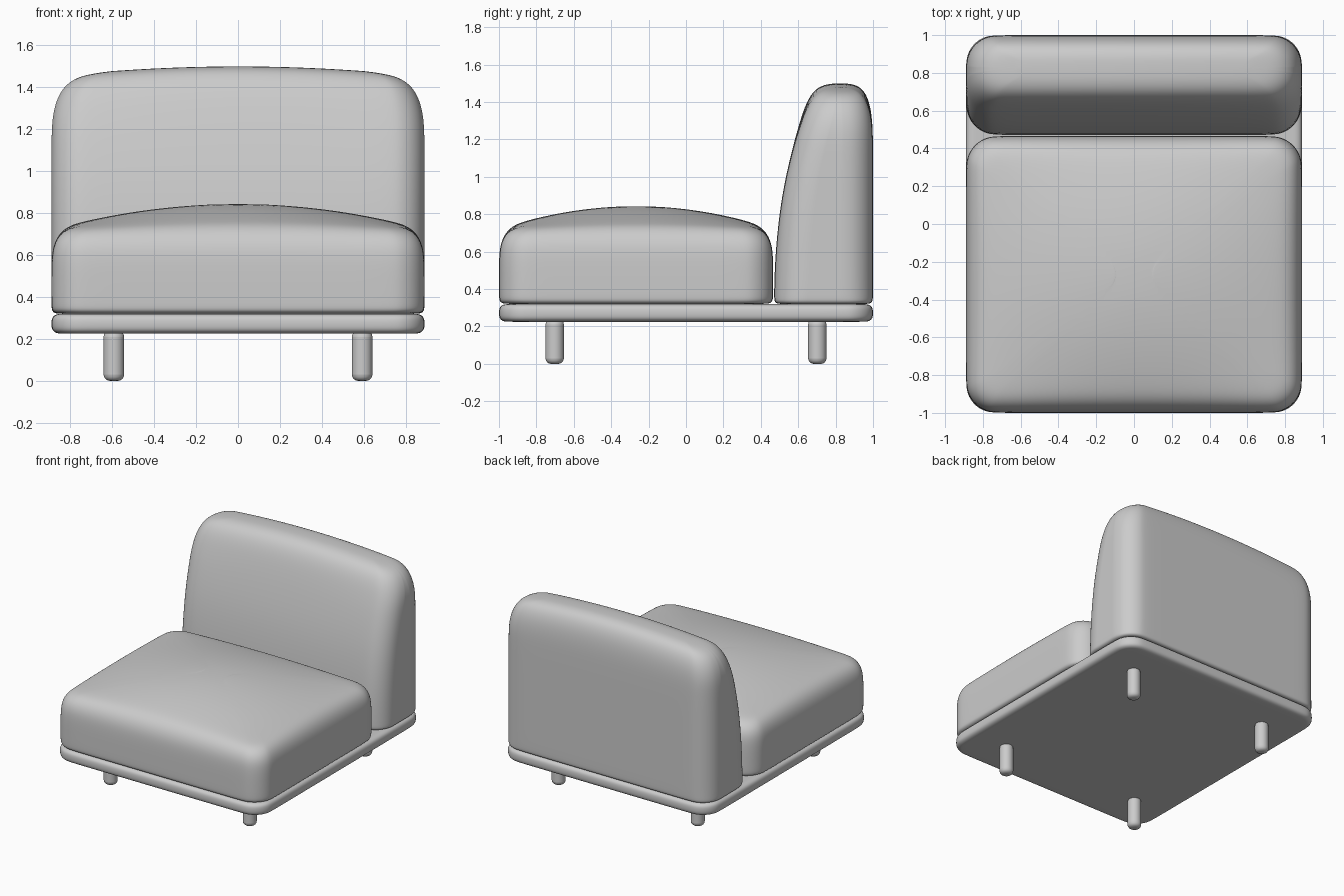
import bpy, bmesh, math

if "Cube" in bpy.data.objects:
    bpy.data.objects.remove(bpy.data.objects["Cube"])

ARC, SIDE = 5, 7  # points per corner step and per straight side


def outline(hx, y0, y1, r):
    """Rounded rectangle, counter-clockwise from the right/back corner."""
    r = min(r, 0.95 * (y1 - y0) / 2, 0.95 * hx)
    corners = [(hx - r, y1 - r), (r - hx, y1 - r), (r - hx, y0 + r), (hx - r, y0 + r)]
    arcs = []
    for k, (cx, cy) in enumerate(corners):
        angles = [math.pi / 2 * (k + i / ARC) for i in range(ARC + 1)]
        arcs.append([(cx + r * math.cos(a), cy + r * math.sin(a)) for a in angles])
    pts = []
    for k in range(4):
        pts += arcs[k]
        (ax, ay), (bx, by) = arcs[k][-1], arcs[(k + 1) % 4][0]
        for i in range(1, SIDE + 1):
            t = i / (SIDE + 1)
            pts.append((ax + (bx - ax) * t, ay + (by - ay) * t))
    return pts


def loft(name, rings, lift=lambda x, y, z: 0):
    """Stack of rounded rectangles (z, half width, y0, y1, radius), capped and smoothed."""
    bm = bmesh.new()
    loops = []
    for z, hx, y0, y1, r in rings:
        loops.append([bm.verts.new((x, y, z + lift(x, y, z))) for x, y in outline(hx, y0, y1, r)])
    n = len(loops[0])
    for a, b in zip(loops, loops[1:]):
        for i in range(n):
            j = (i + 1) % n
            bm.faces.new((a[i], a[j], b[j], b[i]))
    half, m = 2 * (ARC + 1) + SIDE, n - SIDE - 1
    for c in (loops[0], loops[-1]):
        for i in range(half - 1):
            bm.faces.new((c[i], c[i + 1], c[m - i - 1], c[m - i]))
        bm.faces.new(c[half - 1:half + SIDE + 1])
        bm.faces.new(c[m:] + c[:1])
    bmesh.ops.recalc_face_normals(bm, faces=bm.faces)
    for f in bm.faces:
        f.smooth = True
    mesh = bpy.data.meshes.new(name)
    bm.to_mesh(mesh)
    bm.free()
    ob = bpy.data.objects.new(name, mesh)
    bpy.context.collection.objects.link(ob)
    sub = ob.modifiers.new("smooth", 'SUBSURF')
    sub.levels = sub.render_levels = 2
    return ob


# Base slab
slab = [(0.225, 0.06), (0.225, 0.03), (0.236, 0.008), (0.255, 0), (0.29, 0),
        (0.309, 0.008), (0.32, 0.03), (0.32, 0.06)]
loft("base", [(z, 0.89 - d, -1 + d, 1 - d, 0.15 - d) for z, d in slab])

# Seat cushion with a domed top
CY, HX, HY = -0.267, 0.89, 0.733


def seat_dome(x, y, z):
    u, v = x / HX, (y - CY) / HY
    return 0.122 * max(0, 1 - u * u) * max(0, 1 - v * v) if z > 0.6 else 0


edge = [(0.32, 0.05), (0.322, 0.02), (0.335, 0.003), (0.36, 0), (0.45, 0), (0.58, 0),
        (0.645, 0.01), (0.69, 0.035), (0.715, 0.075), (0.722, 0.13)]
seat = [(z, HX - d, CY - HY + d, CY + HY - d, max(0.05, 0.16 - d * 0.6)) for z, d in edge]
for s in (0.85, 0.68, 0.5, 0.3, 0.12):
    seat.append((0.722, 0.76 * s, CY - 0.603 * s, CY + 0.603 * s, 0.08 * s))
loft("seat_cushion", seat, seat_dome)

# Backrest cushion: sloped front, arched top
back = [(0.32, 0.85, 0.51, 0.96, 0.12),
        (0.322, 0.875, 0.485, 0.985, 0.14),
        (0.335, 0.888, 0.473, 0.998, 0.15),
        (0.36, 0.89, 0.47, 1.0, 0.16),
        (0.60, 0.89, 0.477, 1.0, 0.16),
        (0.90, 0.89, 0.51, 1.0, 0.16),
        (1.15, 0.89, 0.568, 1.0, 0.16),
        (1.28, 0.886, 0.604, 0.998, 0.155),
        (1.38, 0.868, 0.636, 0.986, 0.15),
        (1.445, 0.832, 0.67, 0.962, 0.13),
        (1.48, 0.78, 0.708, 0.932, 0.1),
        (1.495, 0.71, 0.75, 0.895, 0.07),
        (1.50, 0.60, 0.79, 0.86, 0.03)]
loft("backrest", back,
     lambda x, y, z: -0.05 * (x / 0.89) ** 2 * min(1, max(0, (z - 1.1) / 0.3)))

# Four round legs with softened ends
for sx, side in ((-1, "left"), (1, "right")):
    for sy, end in ((-1, "front"), (1, "back")):
        bpy.ops.mesh.primitive_cylinder_add(vertices=32, radius=0.049, depth=0.24,
                                            location=(sx * 0.592, sy * 0.702, 0.12))
        leg = bpy.context.object
        leg.name = f"{end}_{side}_leg"
        bev = leg.modifiers.new("round", 'BEVEL')
        bev.width, bev.segments = 0.03, 4
        bev.limit_method, bev.angle_limit = 'ANGLE', math.radians(40)
        bpy.ops.object.shade_smooth_by_angle(angle=math.radians(40))
